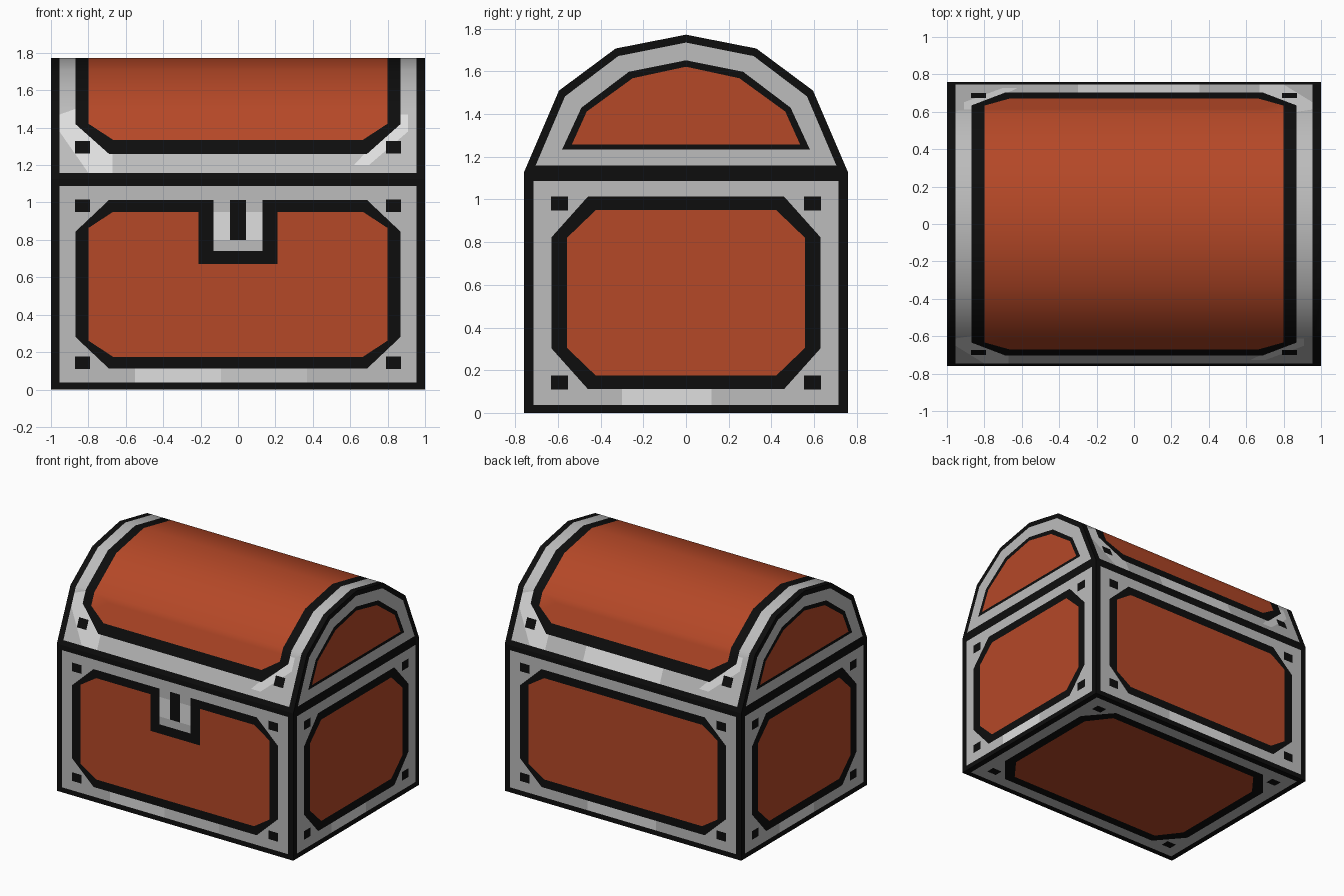
import bpy, bmesh, math
from mathutils import Vector

if "Cube" in bpy.data.objects:
    bpy.data.objects.remove(bpy.data.objects["Cube"])


def linear(c):
    c /= 255
    return c / 12.92 if c <= 0.04045 else ((c + 0.055) / 1.055) ** 2.4


MATS = []
for name, rgb in (("black outline", (13, 13, 13)), ("grey metal", (188, 188, 188)),
                  ("red wood", (181, 72, 39)), ("light metal", (223, 223, 223)),
                  ("mid metal", (203, 203, 203))):
    m = bpy.data.materials.new(name)
    m.diffuse_color = [linear(c) for c in rgb] + [1]
    m.use_nodes = True
    m.node_tree.nodes["Principled BSDF"].inputs["Base Color"].default_value = m.diffuse_color
    MATS.append(m)
BLACK, GREY, RED, LIGHT, MID = range(5)


def rect(u0, u1, v0, v1):
    return [(u0, v0), (u1, v0), (u1, v1), (u0, v1)]


def octagon(w, v0, v1, cu, cv):
    return [(-w + cu, v0), (w - cu, v0), (w, v0 + cv), (w, v1 - cv),
            (w - cu, v1), (-w + cu, v1), (-w, v1 - cv), (-w, v0 + cv)]


def inside(p, poly):
    s = [(b[0] - a[0]) * (p[1] - a[1]) - (b[1] - a[1]) * (p[0] - a[0])
         for a, b in zip(poly, poly[1:] + poly[:1])]
    return min(s) > 0 or max(s) < 0


def paint(bm, pick, u, v, shapes):
    """Cut the picked faces along each convex shape, then colour by topmost shape."""
    u, v = Vector(u), Vector(v)
    for _, poly in shapes:
        us, vs = [p[0] for p in poly], [p[1] for p in poly]
        for a, b in zip(poly, poly[1:] + poly[:1]):
            bm.normal_update()
            geom = set()
            for f in bm.faces:
                if not pick(f):
                    continue
                fu = [w.co.dot(u) for w in f.verts]
                fv = [w.co.dot(v) for w in f.verts]
                if (max(fu) > min(us) + 1e-4 and min(fu) < max(us) - 1e-4 and
                        max(fv) > min(vs) + 1e-4 and min(fv) < max(vs) - 1e-4):
                    geom.update([f], f.edges, f.verts)
            no = (u * (b[1] - a[1]) - v * (b[0] - a[0])).normalized()
            bmesh.ops.bisect_plane(bm, geom=list(geom), dist=1e-5,
                                   plane_co=u * a[0] + v * a[1], plane_no=no)
    bm.normal_update()
    for f in bm.faces:
        if pick(f):
            c = f.calc_center_median()
            for mat, poly in shapes:
                if inside((c.dot(u), c.dot(v)), poly):
                    f.material_index = mat


def prism(profile):
    """Extrude a (y, z) profile along x from -1 to 1."""
    bm = bmesh.new()
    f = bm.faces.new([bm.verts.new((-1, y, z)) for y, z in profile])
    r = bmesh.ops.extrude_face_region(bm, geom=[f], use_keep_orig=True)
    new = [g for g in r["geom"] if isinstance(g, bmesh.types.BMVert)]
    bmesh.ops.translate(bm, verts=new, vec=(2, 0, 0))
    bmesh.ops.recalc_face_normals(bm, faces=bm.faces)
    bm.normal_update()
    return bm


def finish(bm, name):
    me = bpy.data.meshes.new(name)
    bm.to_mesh(me)
    bm.free()
    for m in MATS:
        me.materials.append(m)
    ob = bpy.data.objects.new(name, me)
    bpy.context.collection.objects.link(ob)


def facing(*d):
    return lambda f: f.normal.dot(Vector(d)) > 0.99


def rivets(u, vs):
    return [(BLACK, rect(s * u - .04, s * u + .04, v - .033, v + .033))
            for s in (-1, 1) for v in vs]


def panel(hw, lo, hi, ins, outer, inner, shine=()):
    """Metal border, highlights, black frame, wooden panel and corner rivets."""
    g, o, r, k = ins
    return ([(GREY, rect(-hw + .045, hw - .045, lo + g, hi - g)), *shine,
             (BLACK, octagon(hw - .13, lo + o, hi - o, *outer)),
             (RED, octagon(hw - .202, lo + r, hi - r, *inner))]
            + rivets(hw - .168, (lo + k, hi - k)))


# chest body
X, Y, Z = (1, 0, 0), (0, 1, 0), (0, 0, 1)
TOP, D = 1.125, .76
wall = (.038, .112, .175, .143)
body = prism([(-D, 0), (D, 0), (D, TOP), (-D, TOP)])
lock = [(BLACK, rect(-.21, .21, .67, 1.01)), (GREY, rect(-.13, .13, .74, 1.013)),
        (LIGHT, rect(-.13, .13, .80, .95)), (BLACK, rect(-.042, .042, .80, 1.013))]
long_args = (1, 0, TOP, wall, (.18, .17), (.13, .085))
paint(body, facing(0, -1, 0), X, Z,
      panel(*long_args, [(LIGHT, rect(-.55, -.09, .038, .112)),
                         (MID, rect(-.09, .37, .038, .112))]) + lock)
paint(body, facing(0, 1, 0), (-1, 0, 0), Z,
      panel(*long_args, [(LIGHT, rect(-.3, .28, .038, .112))]))
for s in (-1, 1):
    paint(body, facing(s, 0, 0), (0, s, 0), Z,
          panel(D, 0, TOP, wall, (.17, .19), (.135, .13),
                [(LIGHT, rect(-.3, .12, .038, .112))]))
paint(body, facing(0, 0, -1), X, Y,
      panel(1, -D, D, (.045, .13, .2, .165), (.17, .2), (.13, .17)))
finish(body, "chest_body")


# arched lid
def arch(half):
    """Mirror a half outline that ends on the centre line."""
    return half + [(-y, z) for y, z in reversed(half[:-1])]


lid = prism(arch([(D, TOP), (.595, 1.51), (.33, 1.707), (0, 1.772)]))


def trough(w, v, cu, cv):
    return [(-w, 1.8), (-w, v + cv), (-w + cu, v), (w - cu, v), (w, v + cv), (w, 1.8)]


cover = [(GREY, rect(-.955, .955, 1.158, 1.8)),
         (LIGHT, [(-.955, 1.38), (-.8, 1.158), (-.67, 1.158), (-.67, 1.3),
                  (-.87, 1.5), (-.955, 1.47)]),
         (LIGHT, [(.91, 1.47), (.87, 1.47), (.62, 1.2), (.7, 1.2), (.91, 1.38)])]
frame = [(BLACK, trough(.87, 1.26, .18, .16)), (RED, trough(.798, 1.335, .13, .085)),
         *rivets(.832, (1.295,))]
for s in (-1, 1):
    shine = [(LIGHT, rect(-.35, .3, 1.158, 1.26))] if s > 0 else []
    paint(lid, lambda f: abs(f.normal.x) < .5 and f.normal.z > 0
          and f.calc_center_median().y * s > 0,
          (-s, 0, 0), Z, cover + shine + frame)
    # lid end panels
    paint(lid, facing(s, 0, 0), (0, s, 0), Z,
          [(GREY, arch([(.705, 1.158), (.567, 1.483), (.317, 1.672), (0, 1.735)])),
           (BLACK, arch([(.58, 1.235), (.49, 1.43), (.268, 1.598), (0, 1.652)])),
           (RED, arch([(.535, 1.257), (.465, 1.412), (.25, 1.568), (0, 1.622)]))])

# smooth arch with sharp rims
for f in lid.faces:
    f.smooth = abs(f.normal.x) < .5
for e in lid.edges:
    e.smooth = e.calc_face_angle(0) < math.radians(40)
finish(lid, "chest_lid")
